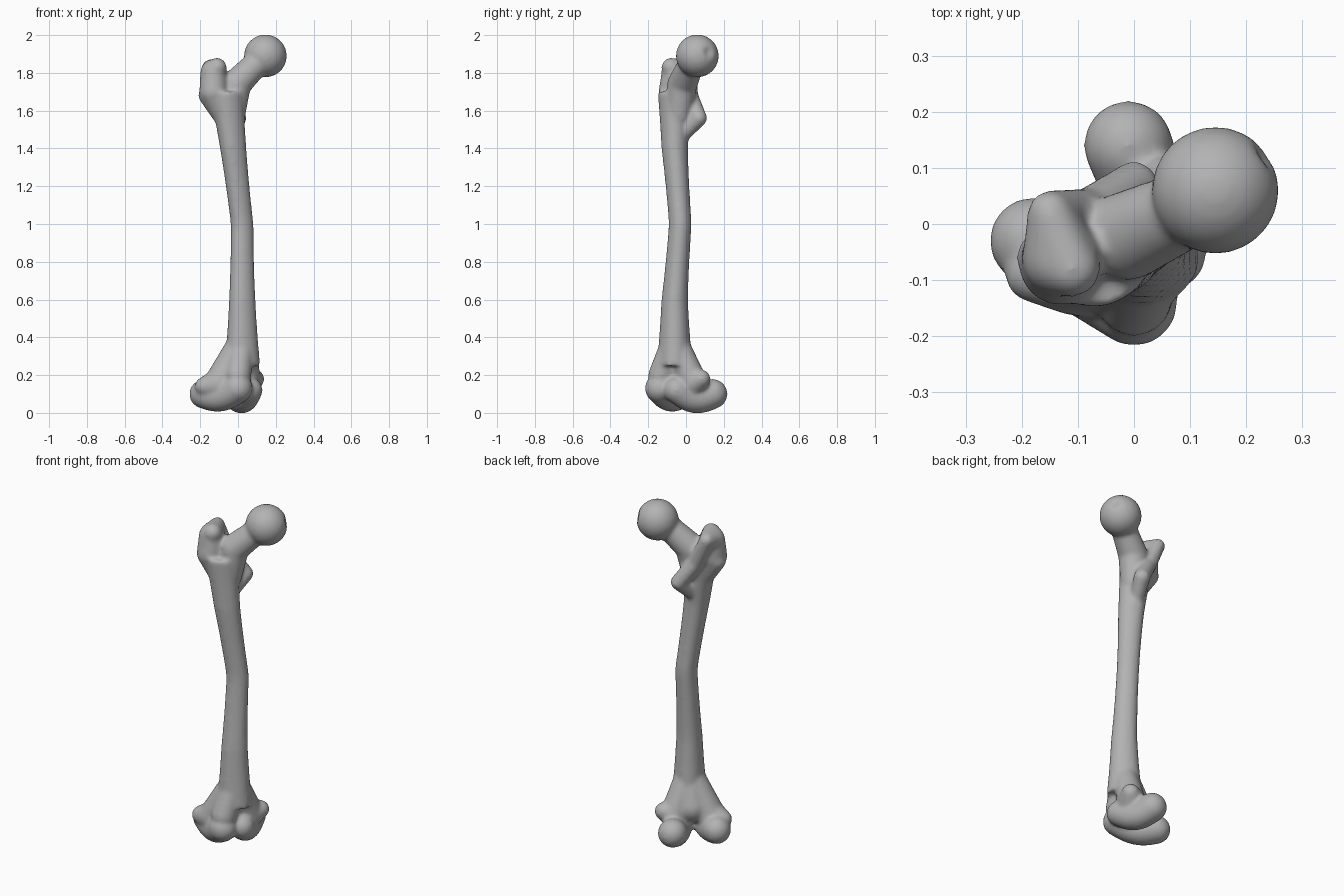
import bpy
import bmesh
import math
from mathutils import Matrix, Vector

cube = bpy.data.objects.get("Cube")
if cube:
    bpy.data.objects.remove(cube, do_unlink=True)

grey = (.45, .45, .45, 1)
bone_colour = bpy.data.materials.new("bone grey")
bone_colour.use_nodes = True
bone_colour.diffuse_color = grey
bone_colour.node_tree.nodes["Principled BSDF"].inputs["Base Color"].default_value = grey

bm = bmesh.new()


def landmark(x, y, z, radius):
    """A point on the bone together with its thickness there."""
    return Vector((x, y, z, radius))


def ball(point, detail=3):
    return bmesh.ops.create_icosphere(
        bm, subdivisions=detail, radius=point.w,
        matrix=Matrix.Translation(point.xyz))["verts"]


def limb(*landmarks, sag=0):
    """Rounded limb swept through landmarks, drooping by sag between them."""
    for start, end in zip(landmarks, landmarks[1:]):
        length = (end.xyz - start.xyz).length
        steps = math.ceil(length / (.3 * min(start.w, end.w)))
        for i in range(steps + 1):
            t = i / steps
            point = start.lerp(end, t)
            point.z -= sag * math.sin(math.pi * t)
            ball(point)


def shaft_ring(z, sides=32):
    """Rounded three-sided section: bent at mid height, wider towards the ends."""
    offset = z - 1
    centre_x = .02 - .12 * max(0, offset)
    centre_y = -.06 + .03 * max(0, 1 - 2.5 * abs(offset))
    radius = .06 + .06 * offset ** 2
    ring = []
    for i in range(sides):
        angle = math.tau * i / sides
        r = radius * (1 + .04 * math.cos(3 * angle))
        ring.append(bm.verts.new((centre_x + r * math.cos(angle),
                                  centre_y + r * math.sin(angle), z)))
    return ring


# Shaft
bottom, top, levels = .25, 1.7, 30
rings = [shaft_ring(bottom + (top - bottom) * i / levels) for i in range(levels + 1)]
for low, high in zip(rings, rings[1:]):
    for i in range(len(low)):
        bm.faces.new((low[i - 1], low[i], high[i], high[i - 1]))
bm.faces.new(reversed(rings[0]))
bm.faces.new(rings[-1])

# Head, with a shallow pit for the ligament
head = landmark(.145, .06, 1.89, .113)
pit_direction = Vector((.9, .6, .2))
pit_spread, pit_depth = .3, .02
for vert in ball(head, detail=5):
    outward = (vert.co - head.xyz).normalized()
    angle = outward.angle(pit_direction)
    vert.co -= outward * pit_depth * max(0, 1 - angle / pit_spread)

# Neck, running down into the inner side of the shaft
neck = landmark(.09, .025, 1.84, .07)
neck_root = landmark(-.01, -.02, 1.74, .08)
inner_buttress = landmark(-.03, -.04, 1.58, .07)
limb(neck, neck_root, inner_buttress)

# Greater trochanter with its outer bump and hooked rear tip
trochanter_base = landmark(-.09, -.06, 1.58, .05)
trochanter_body = landmark(-.13, -.07, 1.7, .076)
trochanter_top = landmark(-.13, -.06, 1.8, .07)
outer_bump = landmark(-.16, -.06, 1.68, .05)
front_peak = landmark(-.11, -.08, 1.83, .05)
rear_hook = landmark(-.15, .02, 1.83, .04)
limb(trochanter_base, trochanter_body, trochanter_top)
limb(trochanter_base, outer_bump)
limb(front_peak, trochanter_top, rear_hook)
limb(front_peak, rear_hook)

# Rear crest running down to the lesser trochanter
crest = landmark(-.08, .02, 1.68, .045)
lesser_trochanter = landmark(0, .067, 1.56, .045)
rear_shaft = landmark(-.03, -.01, 1.48, .04)
limb(rear_hook, crest, lesser_trochanter, rear_shaft)

# Flare above the knee
flare_top = landmark(.02, -.06, .38, .07)
outer_flare = landmark(-.1, -.08, .15, .085)
inner_flare = landmark(.05, .04, .16, .075)
front_ridge = landmark(0, -.13, .2, .07)
notch_roof = landmark(-.02, -.03, .2, .09)
for flare in (outer_flare, inner_flare, front_ridge, notch_roof):
    limb(flare_top, flare)

# Outer and inner condyles
outer_front = landmark(0, -.14, .13, .078)
outer_back = landmark(-.18, -.03, .1, .078)
inner_front = landmark(.06, -.05, .12, .07)
inner_back = landmark(-.01, .14, .1, .08)
limb(outer_front, outer_back, sag=.03)
limb(inner_front, inner_back, sag=.037)

# Side knobs above the condyles
outer_knob = landmark(-.18, -.09, .14, .05)
inner_knob = landmark(.09, .08, .18, .05)
limb(outer_flare, outer_knob)
limb(inner_flare, inner_knob)

bmesh.ops.recalc_face_normals(bm, faces=bm.faces[:])
mesh = bpy.data.meshes.new("thigh_bone")
bm.to_mesh(mesh)
bm.free()
mesh.materials.append(bone_colour)
bone = bpy.data.objects.new("thigh_bone", mesh)
bpy.context.collection.objects.link(bone)

# Fuse the parts into one smooth skin
fuse = bone.modifiers.new("fuse", "REMESH")
fuse.mode = "VOXEL"
fuse.voxel_size = .01
fuse.use_smooth_shade = True
soften = bone.modifiers.new("soften", "SMOOTH")
soften.factor = .5
soften.iterations = 9
